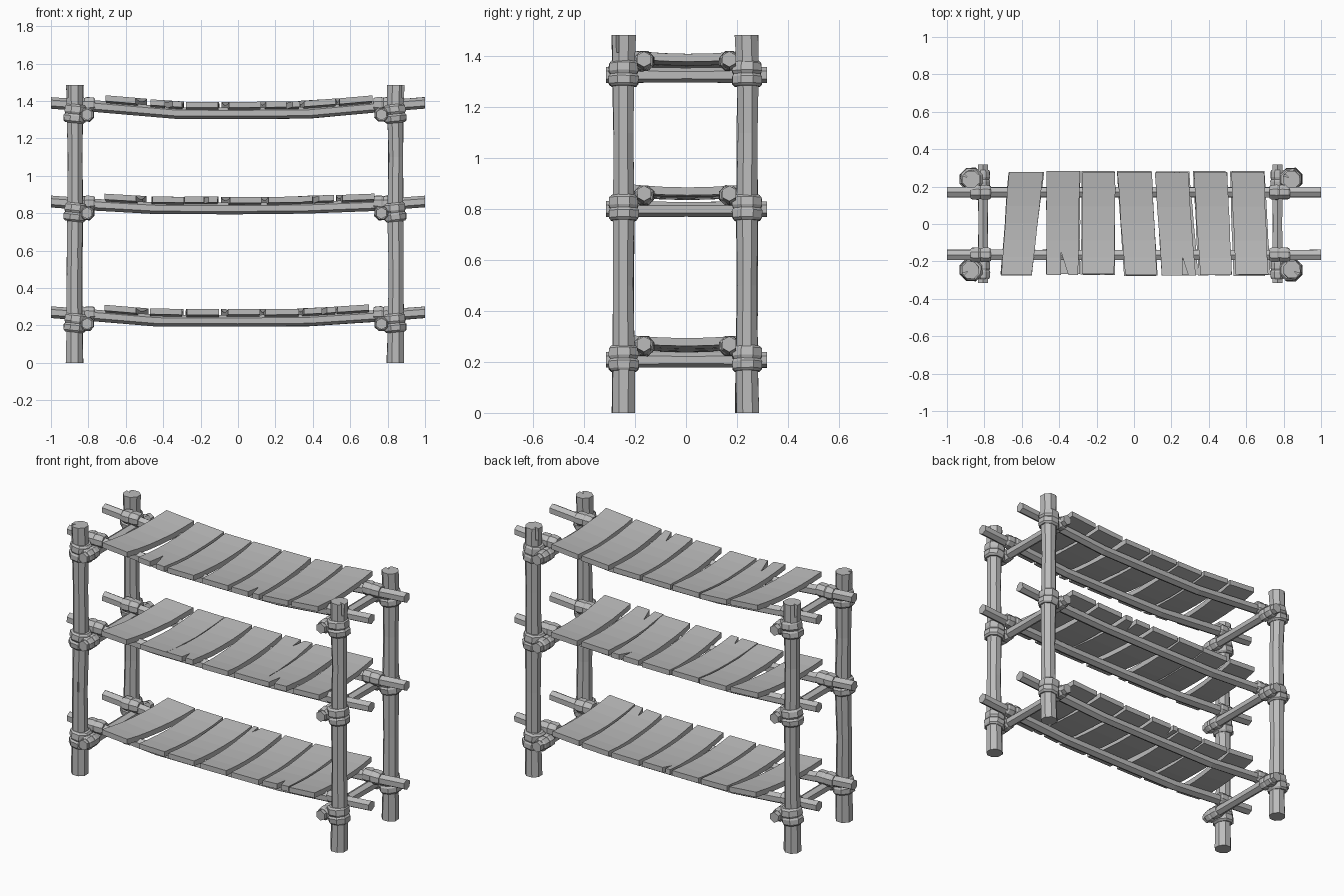
import bpy, bmesh, random
from math import sin, cos, pi, radians
from mathutils import Vector, Matrix

random.seed(4)
if "Cube" in bpy.data.objects:
    bpy.data.objects.remove(bpy.data.objects["Cube"])

wood = bpy.data.materials.new("grey_wood")
wood.use_nodes = True
GREY = (0.5, 0.5, 0.5, 1)
wood.diffuse_color = GREY
wood.node_tree.nodes["Principled BSDF"].inputs["Base Color"].default_value = GREY


def finish(name, bm):
    bmesh.ops.recalc_face_normals(bm, faces=bm.faces)
    mesh = bpy.data.meshes.new(name)
    bm.to_mesh(mesh)
    bm.free()
    mesh.materials.append(wood)
    obj = bpy.data.objects.new(name, mesh)
    bpy.context.collection.objects.link(obj)
    return obj


def pole(name, path, radii, sides, jitter=0.0, stretch=(1, 1)):
    """Faceted pole whose rings stand square to the line from first to last point."""
    path = [Vector(p) for p in path]
    axis = path[-1] - path[0]
    main = max(range(3), key=lambda i: abs(axis[i]))
    u = Vector((0, 1, 0)) if main == 0 else Vector((1, 0, 0))
    v = Vector((0, 1, 0)) if main == 2 else Vector((0, 0, 1))
    bm = bmesh.new()
    rings = []
    for p, r in zip(path, radii):
        ring = []
        for k in range(sides):
            a = 2 * pi * (k + 0.5) / sides
            rr = r * (1 + random.uniform(-jitter, jitter))
            ring.append(bm.verts.new(p + u * cos(a) * rr * stretch[0] + v * sin(a) * rr * stretch[1]))
        rings.append(ring)
    for a, b in zip(rings, rings[1:]):
        for k in range(sides):
            j = (k + 1) % sides
            bm.faces.new((a[k], a[j], b[j], b[k]))
    bm.faces.new(rings[0])
    bm.faces.new(rings[-1])
    return finish(name, bm)


def cut_wedge(obj, tip, direction, length, width, height):
    """Cut a V-shaped crack that opens along direction."""
    tip, d = Vector(tip), Vector(direction).normalized()
    side = Vector((-d.y, d.x, 0)).normalized()
    up = Vector((0, 0, height))
    mouth = tip + d * length
    tri = [tip, mouth + side * width / 2, mouth - side * width / 2]
    bm = bmesh.new()
    low = [bm.verts.new(p - up) for p in tri]
    top = [bm.verts.new(p + up) for p in tri]
    bm.faces.new(low)
    bm.faces.new(top)
    for k in range(3):
        j = (k + 1) % 3
        bm.faces.new((low[k], low[j], top[j], top[k]))
    cutter = finish("crack_cutter", bm)
    cutter.hide_render = True
    mod = obj.modifiers.new("crack", "BOOLEAN")
    mod.operation, mod.object, mod.solver = "DIFFERENCE", cutter, "EXACT"
    bpy.context.view_layer.objects.active = obj
    bpy.ops.object.modifier_apply(modifier=mod.name)
    bpy.data.objects.remove(cutter)


def lashing(name, center, axis, radius, length, stretch=(1, 1), tilt=0):
    """Rope wrap made of two bulging bands."""
    axis = Vector(axis)
    steps = [(-0.5, 0.82), (-0.4, 0.98), (-0.12, 1.02), (-0.02, 0.9),
             (0.1, 1.0), (0.4, 0.96), (0.5, 0.8)]
    path = [axis * length * t for t, _ in steps]
    obj = pole(name, path, [radius * s for _, s in steps], 8, 0.04, stretch)
    obj.data.transform(Matrix.Rotation(radians(tilt), 4, "Y"))
    obj.location = center


def plank(name, back, front, height_at, thick=0.031):
    """Board that sags between the rails; back and front hold its x limits."""
    bm = bmesh.new()
    rows, n = [], 6
    lift = random.uniform(-0.001, 0.003)
    y0, y1 = -0.273 + random.uniform(-.006, .006), 0.28 + random.uniform(-.006, .004)
    for i in range(n + 1):
        t = i / n
        y = y0 + (y1 - y0) * t
        dip = -0.018 * (1 - (2 * t - 1) ** 2)
        row = []
        for s in (0, 1):
            x = front[s] + (back[s] - front[s]) * t + random.uniform(-.002, .002)
            z = height_at(x) + dip + lift
            row.append((bm.verts.new((x, y, z)), bm.verts.new((x, y, z + thick))))
        (a, b), (c, d) = row
        rows.append((a, c, d, b))
    for p, q in zip(rows, rows[1:]):
        for k in range(4):
            j = (k + 1) % 4
            bm.faces.new((p[k], p[j], q[j], q[k]))
    bm.faces.new(rows[0])
    bm.faces.new(rows[-1])
    return finish(name, bm)


# Layout
POST_X = {"right": -0.873, "left": 0.842}
BAR_X = {"right": -0.807, "left": 0.767}
POST_Y = {"front": -0.245, "back": 0.24}
RAIL_Y = {"front": -0.165, "back": 0.17}
SHELVES = {"lower": 0.208, "middle": 0.8, "upper": 1.327}
BEND = {"lower": (-0.43, 0.38), "middle": (-0.43, 0.36), "upper": (-0.33, 0.38)}
SAG = {"lower": 0.017, "middle": 0.026, "upper": 0.008}

# Corner posts with a split in each top
for sx, px in POST_X.items():
    for sy, py in POST_Y.items():
        heights = [0, 0.2, 0.5, 0.8, 1.1, 1.33, 1.485]
        path = [(px + random.uniform(-.003, .003), py + random.uniform(-.003, .003), z) for z in heights]
        post = pole(f"{sy}_{sx}_post", path, [.049, .046, .043, .045, .042, .046, .049], 8, 0.04)
        out = Vector((random.choice((-1, 1)), random.choice((-0.6, 0.6)), 0))
        cut_wedge(post, (px + out.x * 0.015, py + out.y * 0.015, 1.485), out, 0.05, 0.025, 0.07)
        if sx == "right" and sy == "front":
            cut_wedge(post, (px + 0.01, py - 0.034, 0.53), (0.5, -1, 0), 0.03, 0.04, 0.03)

# Board outlines as x limits at the back and at the front
BOARDS = [((-.668, -.487), (-.711, -.545)), ((-.465, -.289), (-.47, -.3)),
          ((-.278, -.1), (-.278, -.105)), ((-.09, .096), (-.048, .123)),
          ((.112, .289), (.15, .33)), ((.32, .497), (.353, .524)), ((.519, .695), (.545, .717))]
# Cracked boards: index, x of tip, y of tip, opening direction
CRACKS = {"lower": [(5, .45, -.19, -1), (3, -.06, .22, 1)],
          "middle": [(2, -.18, -.2, -1), (5, .4, -.17, -1), (4, .22, .2, 1)],
          "upper": [(1, -.39, -.15, -1), (4, .26, -.18, -1)]}

for shelf, z in SHELVES.items():
    bend_a, bend_b = BEND[shelf]
    low, end = z + SAG[shelf], z + 0.062
    profile = [(-1, end), (-.78, end - .016), (bend_a, low), (0, low - .001),
               (bend_b, low + .002), (.76, end - .018), (1, end)]

    def height_at(x, prof=profile):
        for (xa, za), (xb, zb) in zip(prof, prof[1:]):
            if xa <= x <= xb:
                return za + (zb - za) * (x - xa) / (xb - xa) + 0.03

    # Sagging rails
    for sy, y in RAIL_Y.items():
        pole(f"{shelf}_{sy}_rail", [(x, y, h) for x, h in profile], [.031] * 7, 6, 0.03)

    # Cross bars and rope lashings
    for sx, bx in BAR_X.items():
        pole(f"{shelf}_{sx}_crossbar", [(bx, -.315, z), (bx, 0, z), (bx, .318, z)],
             [.031, .029, .031], 6, 0.02)
        inward = 1 if sx == "right" else -1
        for sy in POST_Y:
            lashing(f"{shelf}_{sy}_{sx}_post_lashing",
                    (POST_X[sx] + inward * 0.003, POST_Y[sy], z + 0.005),
                    (0, 0, 1), 0.063, 0.1, tilt=inward * 6)
            lashing(f"{shelf}_{sy}_{sx}_bar_lashing", (bx, POST_Y[sy], z),
                    (0, 1, 0), 0.04, 0.1)
            lashing(f"{shelf}_{sy}_{sx}_rail_lashing",
                    (bx - inward * 0.012, RAIL_Y[sy], end - 0.008),
                    (1, 0, 0), 0.042, 0.11)

    # Shelf boards
    for i, (back, front) in enumerate(BOARDS):
        shift = 0 if shelf == "upper" else random.uniform(-.008, .008)
        twist = 0 if shelf == "upper" else random.uniform(-.012, .012)
        board = plank(f"{shelf}_board_{i + 1}", [x + shift for x in back],
                      [x + shift + twist for x in front], height_at)
        for index, x, y, way in CRACKS[shelf]:
            if index == i:
                cut_wedge(board, (x, y, z + 0.06), (0.15, way, 0), 0.14, 0.045, 0.1)
